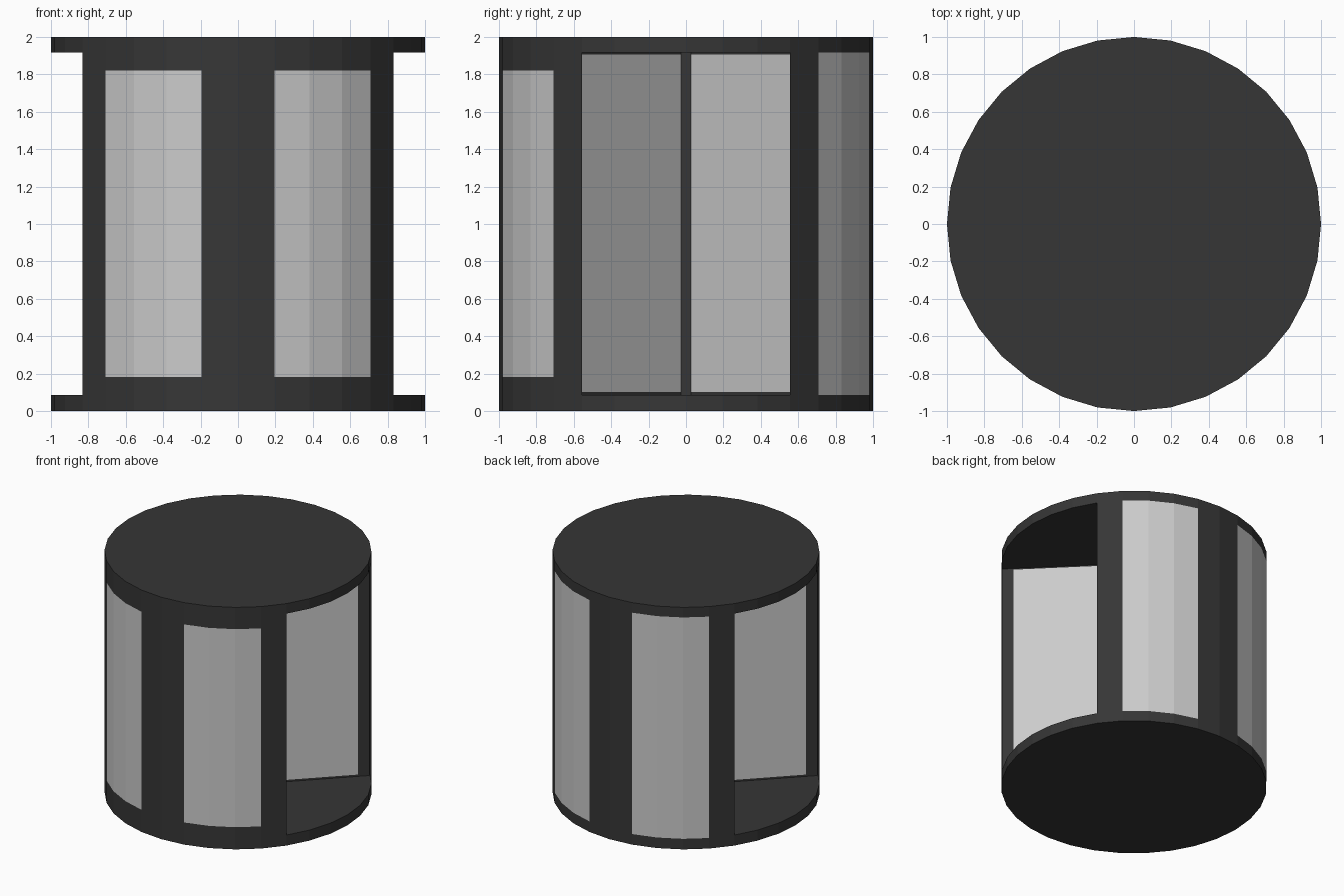
import bpy, bmesh
from math import sin, cos, radians
from mathutils import Matrix

if "Cube" in bpy.data.objects:
    bpy.data.objects.remove(bpy.data.objects["Cube"])

SEG = 32
FLOOR, CEIL = 0.087, 1.917      # top of floor slab, underside of roof slab
WIN_LO, WIN_HI = 0.183, 1.82    # framed window band


def material(name, v):
    m = bpy.data.materials.new(name)
    m.diffuse_color = (v, v, v, 1)
    m.use_nodes = True
    m.node_tree.nodes["Principled BSDF"].inputs["Base Color"].default_value = m.diffuse_color
    return m


DARK = material("dark_metal", 0.037)
GLASS = material("pale_glass", 0.58)


def finish(name, bm, mat):
    me = bpy.data.meshes.new(name)
    bm.to_mesh(me)
    bm.free()
    me.materials.append(mat)
    ob = bpy.data.objects.new(name, me)
    bpy.context.collection.objects.link(ob)
    return ob


def cylinder(name, z0, z1, radius=1, segments=SEG, turn=0):
    bm = bmesh.new()
    bmesh.ops.create_cone(bm, cap_ends=True, segments=segments, radius1=radius,
                          radius2=radius, depth=z1 - z0,
                          matrix=Matrix.Translation((0, 0, (z0 + z1) / 2))
                          @ Matrix.Rotation(radians(turn), 4, 'Z'))
    finish(name, bm, DARK)


def curved_panel(name, pieces, mat):
    """Faceted shell pieces: (first step, last step, bottom, top)."""
    bm = bmesh.new()
    for i0, i1, z0, z1 in pieces:
        for i in range(i0, i1):
            a, b = (radians(360 / SEG * k) for k in (i, i + 1))
            bm.faces.new([bm.verts.new((cos(t), sin(t), z))
                          for t, z in ((a, z0), (b, z0), (b, z1), (a, z1))])
    bmesh.ops.remove_doubles(bm, verts=bm.verts, dist=1e-5)
    finish(name, bm, mat)


def wing_boxes(name, spans, mat, angle, thick=0.1):
    """Upright boxes along one door wing: (r0, r1, z0, z1)."""
    bm = bmesh.new()
    for r0, r1, z0, z1 in spans:
        m = (Matrix.Rotation(radians(angle), 4, 'Z')
             @ Matrix.Translation(((r0 + r1) / 2, 0, (z0 + z1) / 2))
             @ Matrix.Diagonal((r1 - r0, thick, z1 - z0, 1)))
        bmesh.ops.create_cube(bm, size=1, matrix=m)
    finish(name, bm, mat)


# Floor and roof slabs, centre post with a flat towards each doorway
cylinder("floor_slab", 0, FLOOR)
cylinder("roof_slab", CEIL, 2)
cylinder("centre_post", FLOOR, CEIL, 0.106, 8, 22.5)

# Curved side walls: posts, rails (front only) and windows
for side, mid in (("front", -8), ("back", 8)):
    posts = [(mid + a, mid + b, FLOOR, CEIL) for a, b in ((-5, -4), (-1, 1), (4, 5))]
    bays = [(mid - 4, mid - 1), (mid + 1, mid + 4)]
    if side == "front":
        posts += [(a, b, lo, hi) for a, b in bays
                  for lo, hi in ((FLOOR, WIN_LO), (WIN_HI, CEIL))]
        panes = [(a, b, WIN_LO, WIN_HI) for a, b in bays]
    else:
        panes = [(a, b, lo, hi) for a, b in bays
                 for lo, hi in ((FLOOR, WIN_HI), (WIN_HI, CEIL))]
    curved_panel(side + "_wall_frame", posts, DARK)
    curved_panel(side + "_wall_windows", panes, GLASS)

# Four revolving door wings set in an X
LO, HI = FLOOR + 0.015, CEIL - 0.01
for n, ang in enumerate((45, 135, 225, 315), 1):
    wing_boxes(f"door_wing_frame_{n}",
               [(0.905, 0.992, FLOOR, CEIL),
                (0.05, 0.905, FLOOR, LO), (0.05, 0.905, HI, CEIL)], DARK, ang)
    wing_boxes(f"door_wing_glass_{n}", [(0.05, 0.905, LO, HI)], GLASS, ang)
